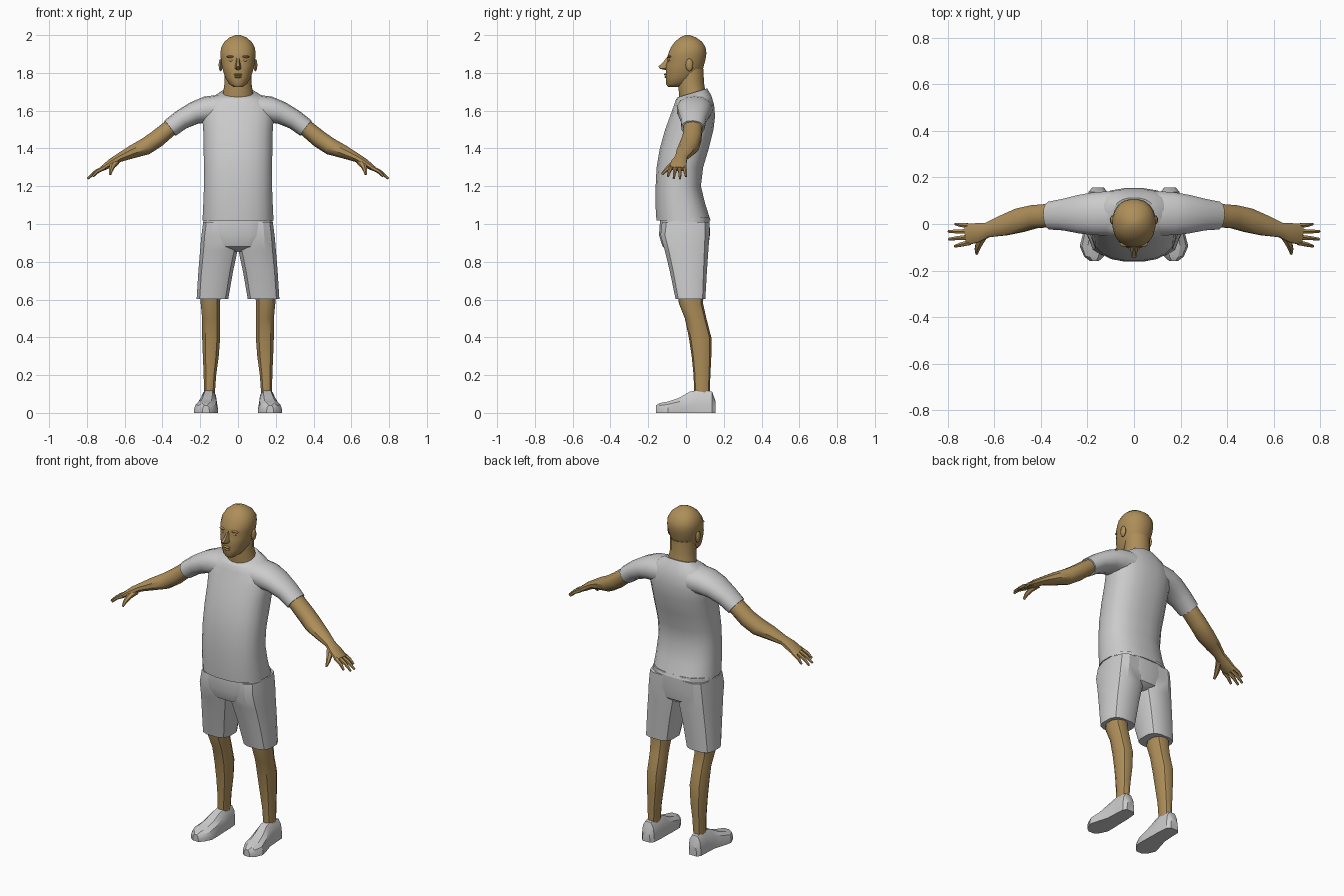
import bpy, bmesh, math
from mathutils import Vector

skin = bpy.data.materials.new("skin")
skin.diffuse_color = (0.42, 0.27, 0.10, 1)


def power(v, p):
    return math.copysign(abs(v) ** p, v)


def outline(n, p):
    """Unit superellipse; p = 1 is round, smaller is boxier."""
    angles = [2 * math.pi * (i + 0.5) / n for i in range(n)]
    return [(power(math.cos(a), p), power(math.sin(a), p)) for a in angles]


def loft(name, rings, mat=None, mirror=False, angle=40):
    """Skin a list of equal-length rings and close both ends."""
    bm = bmesh.new()
    loops = [[bm.verts.new(v) for v in ring] for ring in rings]
    n = len(loops[0])
    for a, b in zip(loops, loops[1:]):
        for i in range(n):
            j = (i + 1) % n
            bm.faces.new((a[i], a[j], b[j], b[i]))
    bm.faces.new(loops[0])
    bm.faces.new(loops[-1])
    bmesh.ops.recalc_face_normals(bm, faces=bm.faces)
    me = bpy.data.meshes.new(name)
    bm.to_mesh(me)
    bm.free()
    ob = bpy.data.objects.new(name, me)
    bpy.context.collection.objects.link(ob)
    if mat:
        me.materials.append(mat)
    bpy.ops.object.select_all(action='DESELECT')
    ob.select_set(True)
    bpy.context.view_layer.objects.active = ob
    bpy.ops.object.shade_smooth_by_angle(angle=math.radians(angle))
    if mirror:
        ob.modifiers.new("mirror", 'MIRROR').use_mirror_merge = False
    return ob


def stack(name, levels, n=16, p=0.85, **kw):
    """Horizontal rings: (z, x0, x1, y0, y1[, tilt towards the back])."""
    rings = []
    for z, x0, x1, y0, y1, *tilt in levels:
        t = tilt[0] if tilt else 0
        rings.append([((x0 + x1) / 2 + c * (x1 - x0) / 2,
                       (y0 + y1) / 2 + s * (y1 - y0) / 2, z + t * s)
                      for c, s in outline(n, p)])
    return loft(name, rings, **kw)


def centred(levels):
    """(z, half width, y0, y1[, tilt]) -> stack levels."""
    return [(z, -w, w, *rest) for z, w, *rest in levels]


def tube(name, path, n=10, p=0.9, ref=(0, 1, 0), **kw):
    """Rings square to a path: (x, y, z, radius along ref, other radius)."""
    pts = [Vector(q[:3]) for q in path]
    rings = []
    for i, q in enumerate(path):
        t = (pts[min(i + 1, len(pts) - 1)] - pts[max(i - 1, 0)]).normalized()
        u = Vector(ref)
        u = (u - t * u.dot(t)).normalized()
        v = t.cross(u)
        rings.append([pts[i] + u * c * q[3] + v * s * q[4] for c, s in outline(n, p)])
    return loft(name, rings, **kw)


def blob(name, centre, size, mirror=False, n=10):
    """Small ellipsoid built from stacked rings."""
    x, y, z = centre
    levels = []
    for k in range(7):
        a = math.radians(-84 + 28 * k)
        rx, ry = size[0] * math.cos(a), size[1] * math.cos(a)
        levels.append((z + size[2] * math.sin(a), x - rx, x + rx, y - ry, y + ry))
    return stack(name, levels, n=n, p=1, mat=skin, mirror=mirror)


# Shirt body and sleeves
stack("shirt_body", centred([
    (1.018, 0.190, -0.158, 0.132), (1.10, 0.186, -0.163, 0.105),
    (1.20, 0.182, -0.162, 0.080), (1.30, 0.182, -0.157, 0.092),
    (1.40, 0.184, -0.140, 0.122), (1.50, 0.186, -0.112, 0.147),
    (1.57, 0.192, -0.086, 0.155), (1.63, 0.185, -0.064, 0.150),
    (1.67, 0.140, -0.054, 0.135, 0.010), (1.694, 0.092, -0.046, 0.113, 0.024)]),
    n=20, p=0.82)
tube("sleeves", [
    (0.09, 0.046, 1.610, 0.098, 0.075), (0.17, 0.044, 1.605, 0.094, 0.070),
    (0.23, 0.042, 1.588, 0.085, 0.060), (0.30, 0.040, 1.552, 0.069, 0.053),
    (0.36, 0.036, 1.507, 0.061, 0.050)], n=14, mirror=True)

# Shorts
stack("shorts_seat", centred([
    (1.035, 0.183, -0.138, 0.127), (0.94, 0.195, -0.145, 0.128),
    (0.88, 0.150, -0.125, 0.120), (0.855, 0.060, -0.080, 0.090)]), n=16, p=0.7)
stack("shorts_legs", [
    (1.01, 0.005, 0.186, -0.130, 0.127), (0.94, 0.0, 0.196, -0.138, 0.127),
    (0.86, 0.0, 0.203, -0.115, 0.121), (0.75, 0.024, 0.212, -0.088, 0.113),
    (0.602, 0.050, 0.221, -0.057, 0.104)], n=12, p=0.65, mirror=True, angle=28)

# Lower legs
stack("legs", [
    (0.66, 0.09, 0.20, -0.045, 0.095), (0.58, 0.092, 0.200, -0.038, 0.090),
    (0.50, 0.092, 0.192, -0.006, 0.108), (0.40, 0.092, 0.192, 0.015, 0.134),
    (0.30, 0.100, 0.188, 0.030, 0.134), (0.20, 0.114, 0.183, 0.040, 0.129),
    (0.09, 0.122, 0.182, 0.044, 0.125)], n=10, p=0.9, mat=skin, mirror=True)

# Shoes: flat-soled rings running heel to toe (y, centre x, half width, height)
section = [(-1, 0), (-1, 0.35), (-0.85, 0.75), (-0.45, 1), (0.45, 1), (0.85, 0.75), (1, 0.35), (1, 0)]
loft("shoes", [[(cx + a * w, y, b * h) for a, b in section] for y, cx, w, h in [
    (0.157, 0.155, 0.025, 0.060), (0.138, 0.155, 0.040, 0.112),
    (0.080, 0.154, 0.044, 0.125), (0.020, 0.155, 0.046, 0.112),
    (-0.040, 0.163, 0.056, 0.078), (-0.095, 0.170, 0.063, 0.060),
    (-0.140, 0.172, 0.042, 0.052), (-0.160, 0.170, 0.018, 0.040)]],
    mirror=True, angle=30)

# Arms, fingers and thumbs
tube("arms", [
    (0.30, 0.042, 1.548, 0.052, 0.042), (0.37, 0.036, 1.500, 0.052, 0.044),
    (0.43, 0.031, 1.450, 0.052, 0.046), (0.49, 0.016, 1.410, 0.054, 0.045),
    (0.56, -0.006, 1.382, 0.046, 0.035), (0.63, -0.026, 1.350, 0.033, 0.023),
    (0.67, -0.037, 1.325, 0.043, 0.022), (0.72, -0.045, 1.292, 0.047, 0.013)],
    mat=skin, mirror=True)
fingers = {"little": (-0.008, 0.768, 0.000, 1.252), "ring": (-0.032, 0.797, -0.032, 1.240),
           "middle": (-0.056, 0.795, -0.065, 1.242), "index": (-0.080, 0.770, -0.096, 1.253)}
for label, (y, tx, ty, tz) in fingers.items():
    a, b = Vector((0.705, y, 1.300)), Vector((tx, ty, tz))
    mid = a.lerp(b, 0.55) + Vector((0.004, 0, 0.005))
    tube(label + "_fingers", [(*a, 0.012, 0.012), (*mid, 0.010, 0.010), (*b, 0.006, 0.006)],
         n=6, p=1, mat=skin, mirror=True)
tube("thumbs", [
    (0.645, -0.045, 1.330, 0.020, 0.018), (0.665, -0.082, 1.308, 0.017, 0.014),
    (0.674, -0.108, 1.284, 0.012, 0.010), (0.676, -0.128, 1.262, 0.006, 0.006)],
    n=6, p=1, ref=(1, 0, 0), mat=skin, mirror=True)

# Neck and head
stack("neck", centred([
    (1.66, 0.088, -0.036, 0.108, 0.02), (1.70, 0.079, -0.038, 0.103, 0.01),
    (1.75, 0.072, -0.045, 0.096), (1.82, 0.072, -0.035, 0.094)]), n=16, p=1, mat=skin)
stack("head", centred([
    (1.726, 0.026, -0.096, -0.030), (1.742, 0.048, -0.107, 0.020),
    (1.775, 0.068, -0.107, 0.060), (1.81, 0.080, -0.108, 0.088),
    (1.84, 0.087, -0.106, 0.096), (1.865, 0.091, -0.098, 0.103),
    (1.885, 0.093, -0.100, 0.107), (1.905, 0.094, -0.094, 0.109),
    (1.935, 0.090, -0.081, 0.105), (1.965, 0.073, -0.060, 0.086),
    (1.987, 0.046, -0.032, 0.055), (2.0, 0.014, -0.005, 0.020)]),
    n=20, p=0.92, mat=skin, angle=50)

# Face: nose, brows, eyes, lips, ears
loft("nose", [[(-w, -0.085, z), (-w * 0.4, y, z), (w * 0.4, y, z), (w, -0.085, z)]
              for z, w, y in [(1.885, 0.010, -0.100), (1.855, 0.015, -0.122),
                              (1.834, 0.021, -0.147), (1.822, 0.021, -0.138),
                              (1.815, 0.012, -0.108)]], mat=skin)
blob("brows", (0.036, -0.086, 1.886), (0.026, 0.012, 0.007), mirror=True)
blob("eyes", (0.035, -0.083, 1.866), (0.014, 0.011, 0.008), mirror=True)
blob("upper_lip", (0, -0.106, 1.791), (0.024, 0.011, 0.006))
blob("lower_lip", (0, -0.105, 1.778), (0.020, 0.010, 0.006))
blob("ears", (0.092, 0.018, 1.842), (0.011, 0.020, 0.034), mirror=True)
